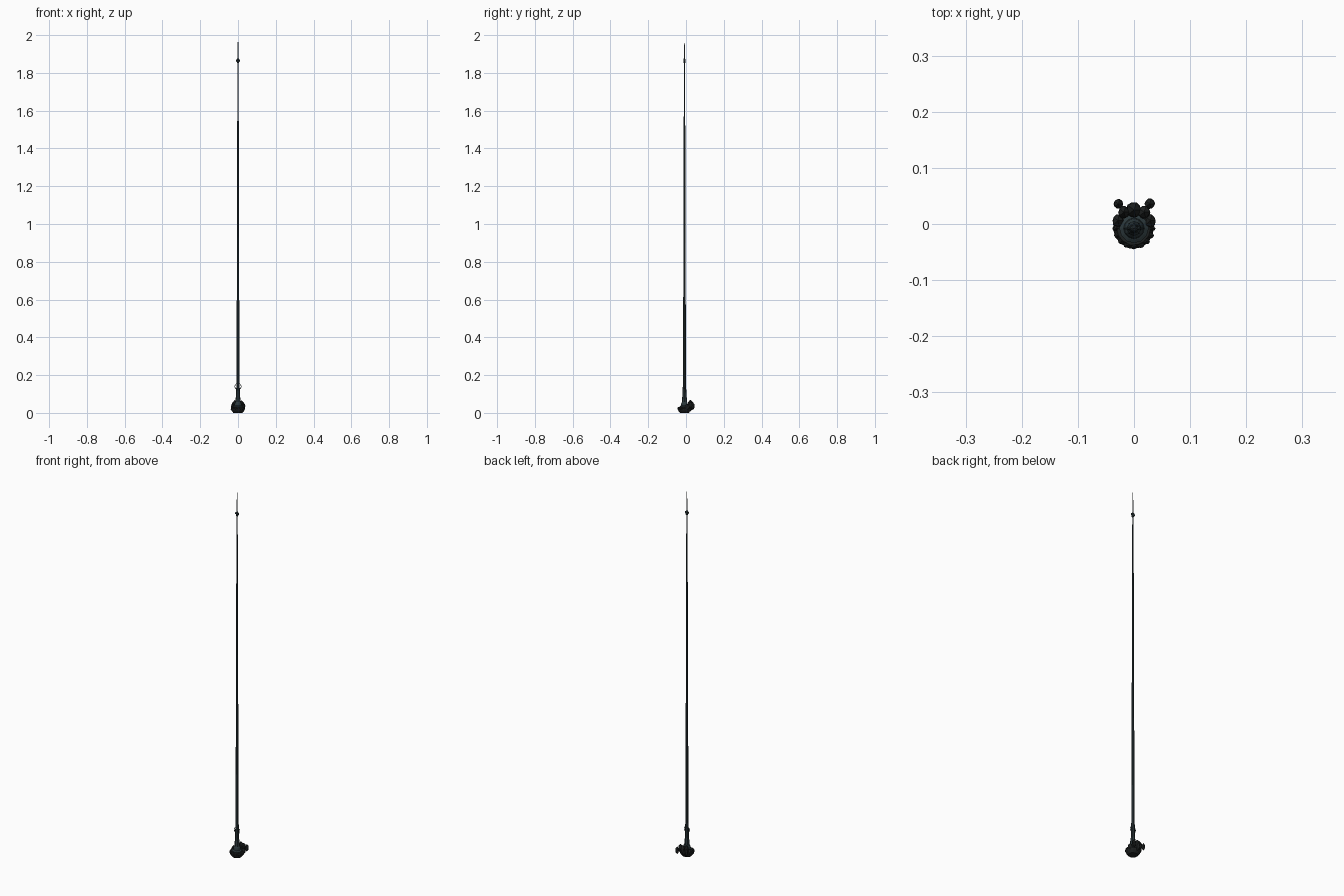
import bpy, bmesh, math, random
from mathutils import Vector, Matrix

if "Cube" in bpy.data.objects:
    bpy.data.objects.remove(bpy.data.objects["Cube"])

random.seed(4)
CY = -0.008  # y position of the mast axis


def material(name, rgb):
    m = bpy.data.materials.new(name)
    m.diffuse_color = (*rgb, 1)
    m.use_nodes = True
    m.node_tree.nodes["Principled BSDF"].inputs["Base Color"].default_value = m.diffuse_color
    return m


STEEL = material("dark_steel", (0.025, 0.04, 0.045))
STONE = material("dark_stone", (0.012, 0.014, 0.014))
TIP = material("grey_tip", (0.12, 0.14, 0.15))


def make(name, bm, mat):
    bmesh.ops.recalc_face_normals(bm, faces=bm.faces)
    me = bpy.data.meshes.new(name)
    bm.to_mesh(me)
    bm.free()
    me.materials.append(mat)
    ob = bpy.data.objects.new(name, me)
    bpy.context.collection.objects.link(ob)
    return ob


def lathe(name, profile, sides, mat, jitter=0.0):
    """Faceted turned part: profile of (radius, z) around the mast axis."""
    bm = bmesh.new()
    rings = []
    wobble = [1 + random.uniform(-jitter, jitter) for _ in range(sides)]
    for r, z in profile:
        rings.append([bm.verts.new((r * wobble[i] * math.cos(math.tau * i / sides),
                                    CY + r * wobble[i] * math.sin(math.tau * i / sides), z))
                      for i in range(sides)])
    for a, b in zip(rings, rings[1:]):
        for i in range(sides):
            j = (i + 1) % sides
            bm.faces.new((a[i], a[j], b[j], b[i]))
    bm.faces.new(rings[0])
    bm.faces.new(rings[-1])
    return make(name, bm, mat)


def rock(name, centre, size, mat=STONE):
    bm = bmesh.new()
    bmesh.ops.create_icosphere(bm, subdivisions=1, radius=1)
    for v in bm.verts:
        k = random.uniform(0.88, 1.05)
        v.co = Vector(c + p * s * k for c, p, s in zip(centre, v.co, size))
    return make(name, bm, mat)


def hoop(name, z, radius, thick, segments=16):
    """Small ring standing upright, facing the front."""
    bm = bmesh.new()
    rows = []
    for i in range(segments):
        a = math.tau * i / segments
        row = []
        for j in range(5):
            b = math.tau * j / 5
            r = radius + thick * math.cos(b)
            row.append(bm.verts.new((r * math.cos(a), CY + thick * math.sin(b),
                                     z + r * math.sin(a))))
        rows.append(row)
    for i in range(segments):
        p, q = rows[i], rows[(i + 1) % segments]
        for j in range(5):
            k = (j + 1) % 5
            bm.faces.new((p[j], q[j], q[k], p[k]))
    return make(name, bm, STEEL)


# rough foot slab and the stepped collars on it
lathe("foot_slab", [(0.024, 0.0), (0.034, 0.012), (0.0365, 0.022), (0.03, 0.03)],
      14, STONE, 0.04)
lathe("lower_collar", [(0.026, 0.026), (0.026, 0.034), (0.02, 0.038)], 12, STEEL)
lathe("upper_collar", [(0.019, 0.036), (0.017, 0.05), (0.012, 0.06)], 12, STEEL)

# flared socket, long tapering mast and needle tip
lathe("mast_socket", [(0.014, 0.05), (0.013, 0.075), (0.0095, 0.1), (0.009, 0.165),
                      (0.0075, 0.18)], 8, STEEL)
lathe("mast", [(0.0078, 0.1), (0.0072, 0.4), (0.006, 0.8), (0.0048, 1.2),
               (0.0036, 1.7), (0.003, 1.86)], 8, STEEL)
lathe("needle_tip", [(0.0026, 1.85), (0.002, 1.93), (0.0006, 2.0)], 6, TIP)

# ring at the lower mast, knot near the top
hoop("lower_ring", 0.14, 0.0165, 0.0016)
lathe("top_knot", [(0.004, 1.852), (0.007, 1.858), (0.007, 1.87), (0.003, 1.878)], 6, STEEL)
for s in (-1, 1):
    rock("knot_lug", (s * 0.0085, CY, 1.866), (0.004, 0.004, 0.007), STEEL)

# stones heaped behind the mast, mirrored left and right
rock("back_stone", (0, 0.025, 0.04), (0.016, 0.017, 0.033))
for s in (-1, 1):
    rock("corner_stone", (s * 0.028, 0.036, 0.036), (0.0105, 0.0105, 0.02))
    rock("inner_stone", (s * 0.018, 0.021, 0.045), (0.012, 0.013, 0.024))
    rock("side_stone", (s * 0.029, 0.006, 0.03), (0.011, 0.014, 0.018))

# low shards round the front edge of the foot
for i in range(9):
    a = math.radians(180 + 22.5 * i)
    r = 0.032
    rock("edge_shard", (r * math.cos(a), CY + r * math.sin(a), 0.024),
         (0.007, 0.006, random.uniform(0.007, 0.012)))
